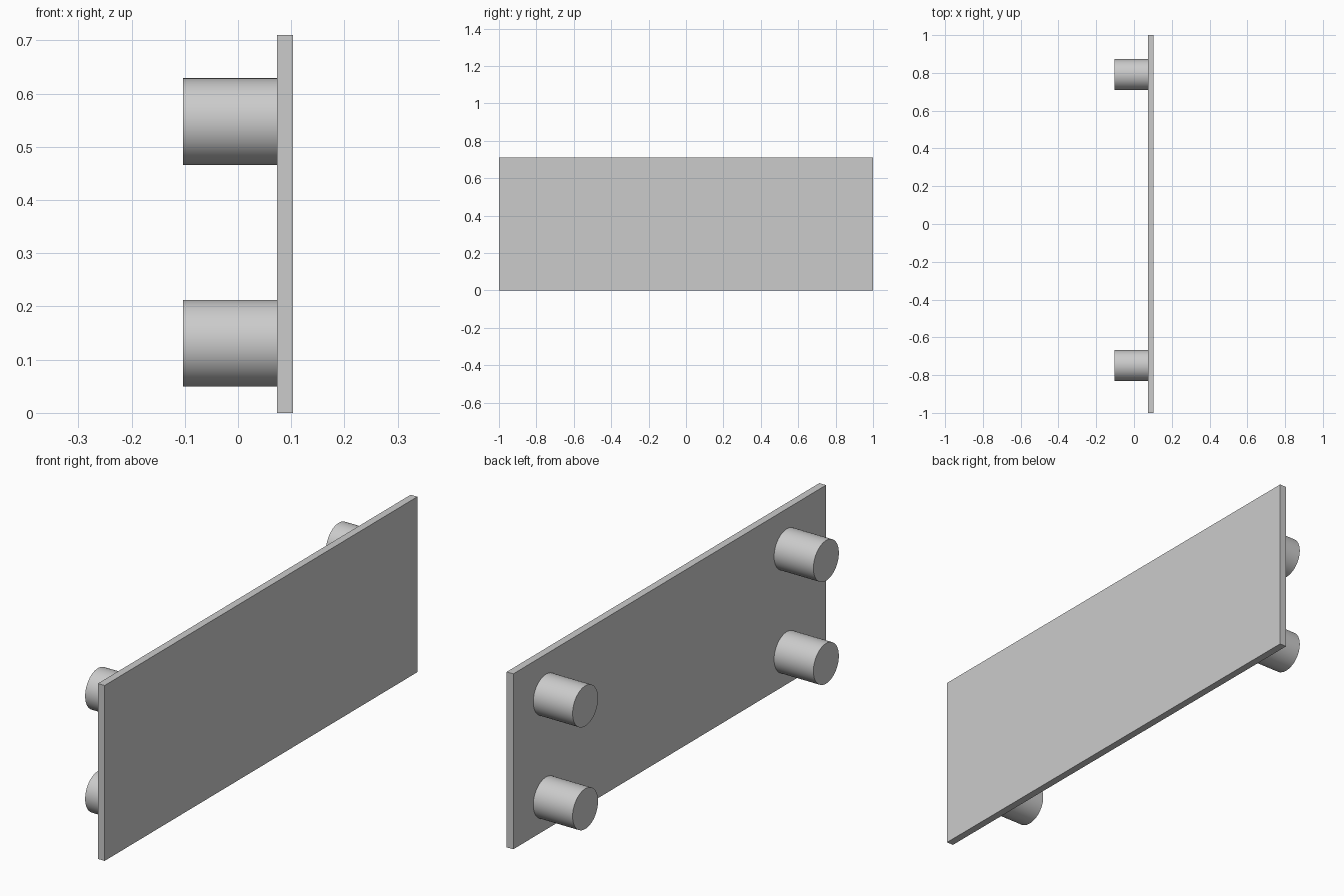
import bpy
from math import pi, radians

cube = bpy.data.objects.get("Cube")
if cube:
    bpy.data.objects.remove(cube, do_unlink=True)

GREY = (0.6, 0.6, 0.6, 1)
grey = bpy.data.materials.new("light_grey")
grey.use_nodes = True
grey.diffuse_color = GREY
grey.node_tree.nodes["Principled BSDF"].inputs["Base Color"].default_value = GREY

HALF_DEPTH = 0.103
PLATE_BACK = 0.073
HEIGHT = 0.71
PEG_RADIUS = 0.0815


def finish(name):
    obj = bpy.context.object
    obj.name = name
    obj.data.materials.append(grey)
    bpy.ops.object.transform_apply(location=False, rotation=True, scale=True)
    return obj


# Upright flat plate
bpy.ops.mesh.primitive_cube_add(
    size=1, location=((PLATE_BACK + HALF_DEPTH) / 2, 0, HEIGHT / 2))
bpy.context.object.scale = (HALF_DEPTH - PLATE_BACK, 2, HEIGHT)
finish("plate")

# Four round pegs standing out from one face of the plate
for y, end in ((-0.749, "front"), (0.791, "back")):
    for z, level in ((0.131, "lower"), (0.5475, "upper")):
        bpy.ops.mesh.primitive_cylinder_add(
            vertices=64, radius=PEG_RADIUS, depth=PLATE_BACK + HALF_DEPTH,
            location=((PLATE_BACK - HALF_DEPTH) / 2, y, z),
            rotation=(0, pi / 2, 0))
        finish(f"{level}_{end}_peg")
        bpy.ops.object.shade_smooth_by_angle(angle=radians(30))
